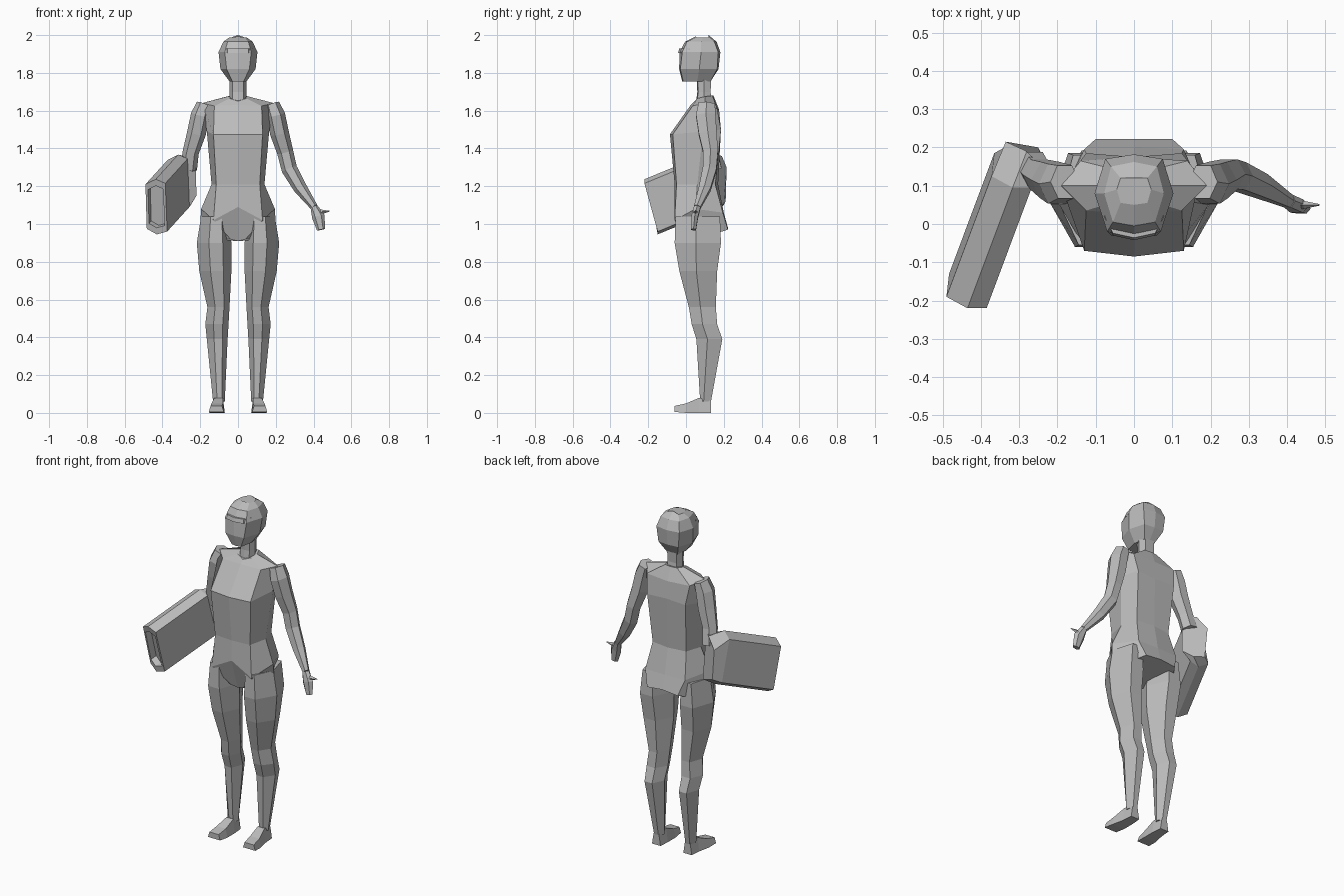
import bpy, bmesh, math
from mathutils import Vector

grey = bpy.data.materials.new("plain_grey")
grey.diffuse_color = (0.5, 0.5, 0.5, 1)


def loft(name, rings, caps=True):
    """Skin a list of equal-length point rings into a closed flat-shaded part."""
    bm = bmesh.new()
    vs = [[bm.verts.new(p) for p in r] for r in rings]
    n = len(rings[0])
    for a, b in zip(vs, vs[1:]):
        for i in range(n):
            j = (i + 1) % n
            bm.faces.new((a[i], a[j], b[j], b[i]))
    if caps:
        bm.faces.new(vs[0][::-1])
        bm.faces.new(vs[-1])
    bmesh.ops.recalc_face_normals(bm, faces=bm.faces[:])
    me = bpy.data.meshes.new(name)
    bm.to_mesh(me)
    bm.free()
    me.materials.append(grey)
    ob = bpy.data.objects.new(name, me)
    bpy.context.collection.objects.link(ob)
    return ob


def sym(half):
    """Complete a half ring (front centre to back centre) across x = 0."""
    return half + [(-x, y, z) for x, y, z in half[-2:0:-1]]


def flat(z, pts):
    return [(x, y, z) for x, y in pts]


def flip(ring, s):
    return [(s * x, y, z) for x, y, z in ring]


def tube(name, path, s=1, sides=6):
    """Faceted limb through (x, y, z, width, depth) stations."""
    pts = [Vector((s * p[0], p[1], p[2])) for p in path]
    rings = []
    for i, c in enumerate(pts):
        d = (pts[min(i + 1, len(pts) - 1)] - pts[max(i - 1, 0)]).normalized()
        v = Vector((0, 1, 0))
        v = (v - d * v.dot(d)).normalized()
        u = v.cross(d)
        w, h = path[i][3:]
        rings.append([c + u * w * math.cos(math.tau * k / sides)
                      + v * h * math.sin(math.tau * k / sides) for k in range(sides)])
    return loft(name, rings)


# Torso: neck base, shoulders, chest, waist
loft("torso", [sym(r) for r in (
    [(0, .045, 1.65), (.045, .06, 1.665), (.055, .10, 1.675), (.04, .14, 1.68), (0, .145, 1.68)],
    [(0, .025, 1.63), (.125, .035, 1.625), (.19, .10, 1.64), (.14, .165, 1.61), (0, .175, 1.605)],
    [(0, -.085, 1.475), (.13, -.07, 1.475), (.165, .09, 1.49), (.125, .185, 1.5), (0, .175, 1.5)],
    [(0, -.06, 1.21), (.115, -.05, 1.21), (.14, .06, 1.21), (.11, .155, 1.21), (0, .17, 1.21)],
)])

# Pelvis: waist, hip line, seat and crotch
loft("pelvis", [sym(r) for r in (
    [(0, -.06, 1.21), (.115, -.05, 1.21), (.14, .06, 1.21), (.11, .155, 1.21), (0, .17, 1.21)],
    [(0, -.06, 1.09), (.13, -.06, 1.02), (.195, .05, 1.08), (.13, .195, 1.06), (0, .2, 1.06)],
    [(0, -.005, .91), (.04, -.01, .92), (.205, .06, .92), (.1, .222, .97), (0, .222, .98)],
)])

# Neck
loft("neck", [sym(flat(z, [(0, f), (.03, f + .005), (.045, .095), (.03, b), (0, b)]))
              for z, f, b in ((1.62, .05, .14), (1.70, .06, .13), (1.79, .055, .135))])

# Head
loft("head", [sym(r) for r in (
    flat(1.755, [(0, -.02), (.03, -.015), (.045, .06), (.035, .13), (0, .13)]),
    flat(1.82, [(0, -.036), (.06, -.03), (.093, .07), (.065, .165), (0, .172)]),
    flat(1.91, [(0, -.035), (.07, -.02), (.103, .08), (.075, .17), (0, .182)]),
    flat(1.965, [(0, -.005), (.055, .005), (.078, .08), (.06, .15), (0, .162)]),
    [(0, .05, 1.993), (.035, .055, 1.988), (.045, .09, 1.988), (.035, .12, 1.988), (0, .12, 2.0)],
)])

# Brim over the eyes
loft("brow_brim", [sym(flat(z, [(0, f), (.055, f + .012), (.078, .02), (.05, .05), (0, .05)]))
                   for z, f in ((1.905, -.042), (1.928, -.036))])

# Leg stations: z, inner x, outer x, front y, back y
LEG = [(1.04, .05, .195, -.055, .18), (.90, .035, .218, -.06, .185),
       (.75, .035, .205, -.035, .165), (.56, .045, .162, .015, .158),
       (.47, .05, .173, .03, .165), (.39, .055, .165, .055, .192),
       (.06, .07, .132, .075, .132)]


def leg_ring(z, a, b, f, k):
    w, m = b - a, (f + k) / 2
    return [(a + .25 * w, f, z), (a + .65 * w, f, z), (b, m - .01, z),
            (a + .75 * w, k, z), (a + .3 * w, k, z), (a, m, z)]


# Foot stations: y, inner x, outer x, bottom z, top z
FOOT = [(.132, .075, .13, 0, .065), (.07, .07, .135, 0, .08),
        (.0, .07, .15, 0, .05), (-.06, .075, .155, .005, .037)]

ARM = [(.18, .11, 1.635, .04, .05), (.20, .105, 1.575, .05, .06),
       (.22, .115, 1.48, .05, .055), (.25, .13, 1.38, .043, .045)]
FOREARM = [(.272, .125, 1.29, .042, .042), (.33, .10, 1.19, .036, .036),
           (.403, .06, 1.09, .02, .02)]

for side, s in (("left", 1), ("right", -1)):
    loft(side + "_leg", [flip(leg_ring(*st), s) for st in LEG])
    loft(side + "_foot", [flip([(a, y, b), (c, y, b), (c - .01, y, t), (a + .01, y, t)], s)
                          for y, a, c, b, t in FOOT])

# Bare left arm with hand and thumb
tube("left_arm", ARM + FOREARM)
tube("left_hand", [(.403, .06, 1.09, .02, .02), (.425, .047, 1.04, .034, .02),
                   (.44, .04, .97, .022, .015)])
tube("left_thumb", [(.425, .05, 1.05, .02, .012), (.445, .05, 1.065, .012, .01),
                    (.485, .05, 1.068, .002, .002)], sides=4)

# Right upper arm running into the box forearm
tube("right_arm", ARM + [(.262, .15, 1.29, .045, .045)], s=-1)

# Box forearm: tapered back, long six-sided body, recessed front opening
front = [Vector(p) for p in ((-.49, -.19, 1.21), (-.435, -.22, 1.237), (-.385, -.22, 1.215),
                             (-.375, -.15, .96), (-.43, -.15, .945), (-.483, -.13, .975))]
axis = Vector((.118, .315, .13))
body = [p + axis for p in front]
elbow = [(-.335, .215, 1.30), (-.28, .19, 1.36), (-.225, .13, 1.375),
         (-.22, .14, 1.15), (-.25, .20, 1.10), (-.32, .21, 1.12)]
mid = sum(front, Vector()) / 6
rim = [mid + (p - mid) * .76 for p in front]
well = [p + axis * .1 for p in rim]
loft("box_forearm", [elbow, body, front, rim, well])
